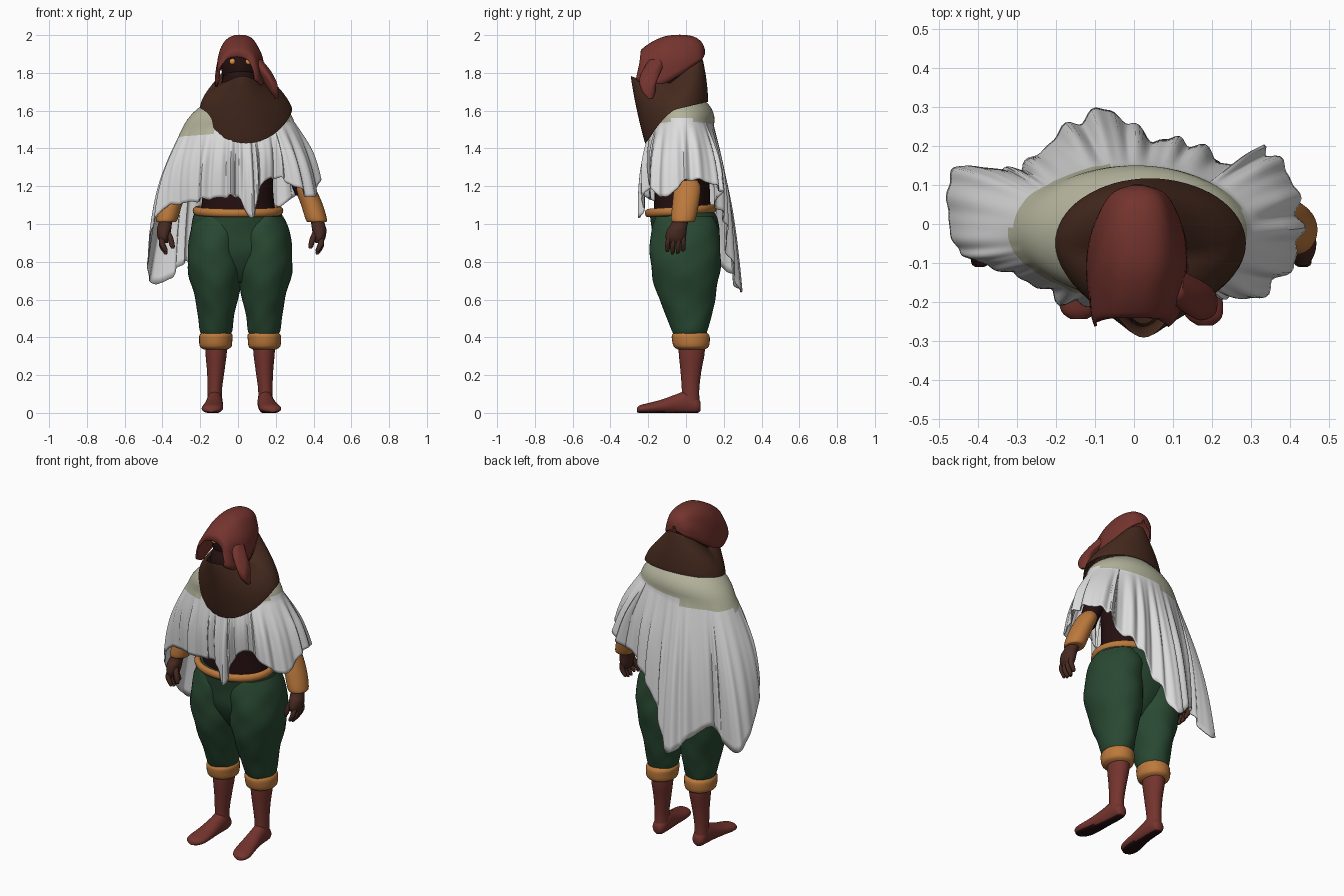
import bpy, bmesh, math
from mathutils import Vector

if "Cube" in bpy.data.objects:
    bpy.data.objects.remove(bpy.data.objects["Cube"])

TAU = 2 * math.pi


def material(name, r, g, b):
    m = bpy.data.materials.new(name)
    m.diffuse_color = (r, g, b, 1)
    m.use_nodes = True
    m.node_tree.nodes["Principled BSDF"].inputs["Base Color"].default_value = m.diffuse_color
    return m


RED = material("rust_cloth", 0.175, 0.034, 0.027)
GREEN = material("green_cloth", 0.022, 0.066, 0.032)
BROWN = material("brown_cloth", 0.060, 0.023, 0.013)
WHITE = material("white_cloth", 0.72, 0.72, 0.72)
BEIGE = material("beige_cloth", 0.45, 0.45, 0.33)
ORANGE = material("tan_leather", 0.50, 0.19, 0.045)
SKIN = material("brown_skin", 0.062, 0.023, 0.015)
DARK = material("dark_skin", 0.018, 0.005, 0.005)
EYE = material("amber", 0.75, 0.30, 0.05)


def catmull(p, t, closed=False):
    """Point at parameter t on a smooth curve through the points p."""
    n = len(p)
    i = min(int(t), n - 1 if closed else n - 2)
    f = t - i
    pick = (lambda k: p[k % n]) if closed else (lambda k: p[max(0, min(n - 1, k))])
    a, b, c, d = (pick(i + k) for k in (-1, 0, 1, 2))
    return [0.5 * (2 * q + (r - o) * f + (2 * o - 5 * q + 4 * r - s) * f * f
                   + (3 * q - o - 3 * r + s) * f ** 3) for o, q, r, s in zip(a, b, c, d)]


def sheet(name, rows, mats, closed=True, caps=False, rule=None, thick=0, angle=50):
    """Skin a list of point rows into one smooth surface."""
    bm = bmesh.new()
    vs = [[bm.verts.new(p) for p in r] for r in rows]
    n = len(rows[0])
    for a, b in zip(vs, vs[1:]):
        for j in range(n if closed else n - 1):
            k = (j + 1) % n
            bm.faces.new((a[j], a[k], b[k], b[j]))
    if caps:
        bm.faces.new(vs[0])
        bm.faces.new(vs[-1])
    bmesh.ops.recalc_face_normals(bm, faces=bm.faces)
    if rule:
        for f in bm.faces:
            f.material_index = rule(f)
    me = bpy.data.meshes.new(name)
    bm.to_mesh(me)
    bm.free()
    for m in mats:
        me.materials.append(m)
    ob = bpy.data.objects.new(name, me)
    bpy.context.collection.objects.link(ob)
    bpy.ops.object.select_all(action='DESELECT')
    ob.select_set(True)
    bpy.context.view_layer.objects.active = ob
    bpy.ops.object.shade_smooth_by_angle(angle=math.radians(angle))
    if thick:
        s = ob.modifiers.new("thickness", 'SOLIDIFY')
        s.thickness = thick
        s.offset = 0
    return ob


def loft(name, rows, mat, sx=1, shift=0, axis='z', sub=4, seg=28, wob=0, rule=None, mats=None):
    """Elliptical rings (position, c1, c2, r1, r2) along z or y."""
    out = []
    for i in range((len(rows) - 1) * sub + 1):
        h, c1, c2, r1, r2 = catmull(rows, i / sub)
        ring = []
        for j in range(seg):
            a = TAU * j / seg
            w = 1 + wob * (math.sin(3 * a + 28 * h) + 0.6 * math.sin(5 * a - 41 * h))
            u, v = c1 + r1 * w * math.cos(a), c2 + r2 * w * math.sin(a)
            p = (u, v, h) if axis == 'z' else (u, h, max(0, v))
            ring.append((sx * p[0] + shift, p[1], p[2]))
        out.append(ring)
    return sheet(name, out, mats or [mat], caps=True, rule=rule)


def ball(name, c, r, mat):
    rows = [(c[2] - r[2] * math.cos(t), c[0], c[1], r[0] * math.sin(t), r[1] * math.sin(t))
            for t in (0.12 + k * (math.pi - 0.24) / 8 for k in range(9))]
    return loft(name, rows, mat, sub=2, seg=24)


# Trousers
loft("trouser_seat", [(0.69, .01, 0, .04, .07), (0.76, .01, 0, .15, .125), (0.85, .008, 0, .24, .165),
                      (0.95, 0, 0, .25, .178), (1.03, 0, -.012, .24, .178), (1.07, 0, -.025, .225, .168)],
     GREEN, seg=40, wob=.006)
for side, sx, sh in (("left", 1, 0), ("right", -1, .022)):
    loft(side + "_trouser_leg",
         [(.40, .138, .022, .065, .08), (.435, .138, .02, .086, .094), (.51, .138, .015, .095, .12),
          (.61, .136, .005, .115, .15), (.74, .142, -.002, .142, .18), (.86, .142, -.004, .146, .187),
          (.97, .132, -.004, .138, .178), (1.04, .125, -.01, .115, .15)], GREEN, sx, sh, seg=36, wob=.016)
    loft(side + "_cuff", [(.335, .14, .028, .06, .07), (.35, .14, .028, .083, .092), (.385, .14, .026, .088, .1),
                          (.415, .138, .024, .086, .097), (.435, .138, .022, .06, .07)], ORANGE, sx, sh)
    # Boots
    loft(side + "_boot_shaft", [(.05, .145, .025, .04, .048), (.12, .145, .024, .038, .046),
                                (.22, .14, .026, .046, .055), (.31, .138, .03, .056, .068),
                                (.37, .138, .03, .058, .07)], RED, sx, sh)
    turn, reach = (1, 1) if sx > 0 else (.5, .94)
    foot = [(.078, 0, .035, .02, .022), (.06, 0, .04, .036, .042), (.01, 0, .055, .042, .062),
            (-.05, .005, .047, .045, .052), (-.13, .015, .033, .052, .037), (-.2, .027, .024, .056, .028),
            (-.24, .035, .02, .045, .022), (-.26, .038, .016, .02, .012)]
    loft(side + "_boot_foot", [(y * (reach if y < 0 else 1), .145 + dx * turn, z, a, b) for y, dx, z, a, b in foot],
         RED, sx, sh, axis='y', mats=[RED, DARK], rule=lambda f: int(f.calc_center_median().z < .008))

# Belt: a thin roll dipping at the front
belt = []
for i in range(48):
    a = TAU * i / 48
    c = Vector((.222 * math.cos(a), -.028 + .172 * math.sin(a), 1.07 + .012 * math.sin(a)))
    out = Vector((math.cos(a), math.sin(a), 0))
    belt.append([c + out * .018 * math.cos(b) + Vector((0, 0, .023 * math.sin(b)))
                 for b in (TAU * k / 10 for k in range(10))])
sheet("belt", belt + belt[:1], [ORANGE])

# Torso, neck and head
loft("torso", [(1.05, 0, -.02, .2, .15), (1.2, 0, -.02, .185, .145), (1.38, 0, -.02, .2, .13),
               (1.5, 0, -.01, .2, .1), (1.6, 0, -.03, .1, .08), (1.72, .01, -.06, .06, .06)], DARK)
loft("neck", [(1.6, .02, -.07, .08, .08), (1.68, .02, -.085, .115, .13), (1.76, .015, -.09, .1, .135),
              (1.82, .01, -.08, .08, .1)], DARK)
ball("head", (.01, -.09, 1.84), (.1, .105, .125), DARK)
for x in (-.03, .056):
    ball("eye", (x, -.185, 1.86), (.016, .014, .016), EYE)

# Arms, bracers and hands
for side, sx, sh in (("left", 1, 0), ("right", -1, .038)):
    loft(side + "_upper_arm", [(1.15, .35, .01, .045, .05), (1.3, .3, .015, .058, .06),
                               (1.42, .25, .01, .062, .062), (1.5, .2, 0, .05, .05)], DARK, sx, sh)
    loft(side + "_bracer", [(1.01, .417, -.016, .045, .05), (1.022, .415, -.015, .056, .064),
                            (1.1, .392, -.003, .058, .07), (1.19, .355, .008, .054, .07),
                            (1.23, .34, .012, .04, .05)], ORANGE, sx, sh)
    loft(side + "_hand", [(.9, .43, -.055, .02, .04), (.93, .432, -.055, .032, .054), (.97, .43, -.048, .038, .052),
                          (1.0, .424, -.035, .036, .044), (1.04, .415, -.02, .038, .044)], SKIN, sx, sh)
    for k in range(4):
        y, z = -.098 + k * .028, .835 + .012 * abs(k - 1.4)
        loft(side + "_finger", [(z, .42, y - .003, .006, .006), (z + .012, .424, y, .013, .012),
                                (z + .045, .44, y, .016, .013), (.93, .438, y * .9, .016, .013)],
             SKIN, sx, sh, sub=2, seg=10)
    loft(side + "_thumb", [(.87, .383, -.088, .007, .007), (.885, .386, -.087, .014, .013),
                           (.93, .398, -.08, .016, .016), (.965, .415, -.065, .016, .016)],
         SKIN, sx, sh, sub=2, seg=10)

# Draped cape: hem points counter-clockwise from the front
HEM = [(0, -.21, 1.14), (.075, -.245, 1.03), (.12, -.2, 1.2), (.2, -.17, 1.245), (.3, -.19, 1.2),
       (.4, -.11, 1.14), (.425, 0, 1.23), (.4, .12, 1.22), (.33, .19, 1.17), (.25, .15, 1.11),
       (.14, .21, 1.02), (.04, .22, .85), (-.07, .29, .64), (-.18, .24, .73), (-.28, .15, .8),
       (-.36, .14, .71), (-.46, .14, .69), (-.475, .03, .83), (-.45, -.065, 1.0), (-.38, -.1, 1.09),
       (-.28, -.13, 1.11), (-.18, -.19, 1.13), (-.08, -.2, 1.14)]
COLS, ROWS, N = 276, 28, len(HEM)
cape = [[] for _ in range(ROWS + 1)]
for j in range(COLS):
    h = Vector(catmull(HEM, j * N / COLS, True))
    d = Vector((h.x / .29, (h.y + .01) / .16, 0)).normalized()
    shoulder = Vector((.295 * d.x, -.02 + .165 * d.y, 1.52 + .02 * d.x))
    neck = Vector((.02 + .13 * d.x, -.03 + .1 * d.y, 1.68))
    out = Vector((d.x, d.y, 0))
    t = TAU * j / COLS
    fold = .009 * math.sin(29 * t + math.sin(3 * t)) + .006 * math.sin(43 * t + 1)
    far = max(0, min(1, (-h.x - .25) / .12))
    fold *= 1 - .7 * far
    for i in range(ROWS + 1):
        s = i / ROWS
        if s < .25:
            k = s / .25
            p = neck.lerp(shoulder, k) + out * .03 * math.sin(math.pi * k)
        else:
            k = (s - .25) / .75
            p = shoulder.lerp(h, k) + out * ((.02 + .012 * far) * math.sin(math.pi * k) + fold * min(1, 2 * k))
            p.z += .6 * fold * k ** 3
        cape[i].append(p)
sheet("cape", cape, [WHITE, BEIGE], thick=.006,
      rule=lambda f: int(f.calc_center_median().z > 1.505 + .16 * f.calc_center_median().x))

# Cowl around neck: low and wide at the front, high at the back
cowl = []
for i in range(17):
    k = i / 16
    ring = []
    for j in range(64):
        a = TAU * j / 64
        c, s = math.cos(a), math.sin(a)
        f, b = max(0, -s), max(0, s)
        low = Vector((.042 + .243 * c, -.05 + .165 * s, 1.61 - .18 * f ** 1.4 + .04 * b))
        top = Vector((.025 + .112 * c, -.08 + (.165 if s > 0 else .19) * s - .02 * f ** 8,
                      1.745 + .035 * f ** 4 + .13 * b))
        p = low.lerp(top, k)
        p += Vector((c, .2 * s, 0)) * .026 * math.sin(math.pi * k)
        ring.append(p)
    cowl.append(ring)
# rolled hem and inward lip
cowl.insert(0, [Vector((.04 + (p.x - .04) * .93, -.05 + (p.y + .05) * .93, p.z + .012)) for p in cowl[0]])
cowl.append([Vector((.02 + (p.x - .02) * .8, -.08 + (p.y + .08) * .85, p.z - .05)) for p in cowl[-1]])
sheet("cowl", cowl, [BROWN], thick=.006)

# Hood: arches from the front opening to the back (y, centre x, half width, bottom, top)
ARCH = [(-.262, -.008, .092, 1.765, 1.885), (-.235, 0, .108, 1.745, 1.92), (-.18, .005, .12, 1.725, 1.96),
        (-.11, .01, .127, 1.745, 1.99), (-.03, .01, .116, 1.79, 1.998), (.04, .01, .09, 1.84, 1.988),
        (.08, .01, .06, 1.87, 1.96), (.097, .01, .01, 1.9, 1.92)]
hood = []
for i in range((len(ARCH) - 1) * 4 + 1):
    y, cx, w, zb, zt = catmull(ARCH, i / 4)
    row = []
    for j in range(33):
        a = math.pi * j / 32
        c, s = math.cos(a), math.sin(a)
        ripple = 1 + .025 * math.sin(7 * a + 20 * y)
        row.append((cx + w * ripple * math.copysign(abs(c) ** .8, c), y + .03 * s * max(0, 1 - i / 4),
                    zb + (zt - zb) * s ** .85))
    hood.append(row)
sheet("hood", hood, [RED], closed=False, thick=.008)

# Loose hood tail hanging at one side
loft("hood_tail", [(1.665, .205, -.19, .008, .012), (1.7, .193, -.2, .022, .035), (1.75, .175, -.2, .032, .045),
                   (1.81, .14, -.18, .032, .05), (1.87, .105, -.15, .02, .045)], RED, wob=.06)
